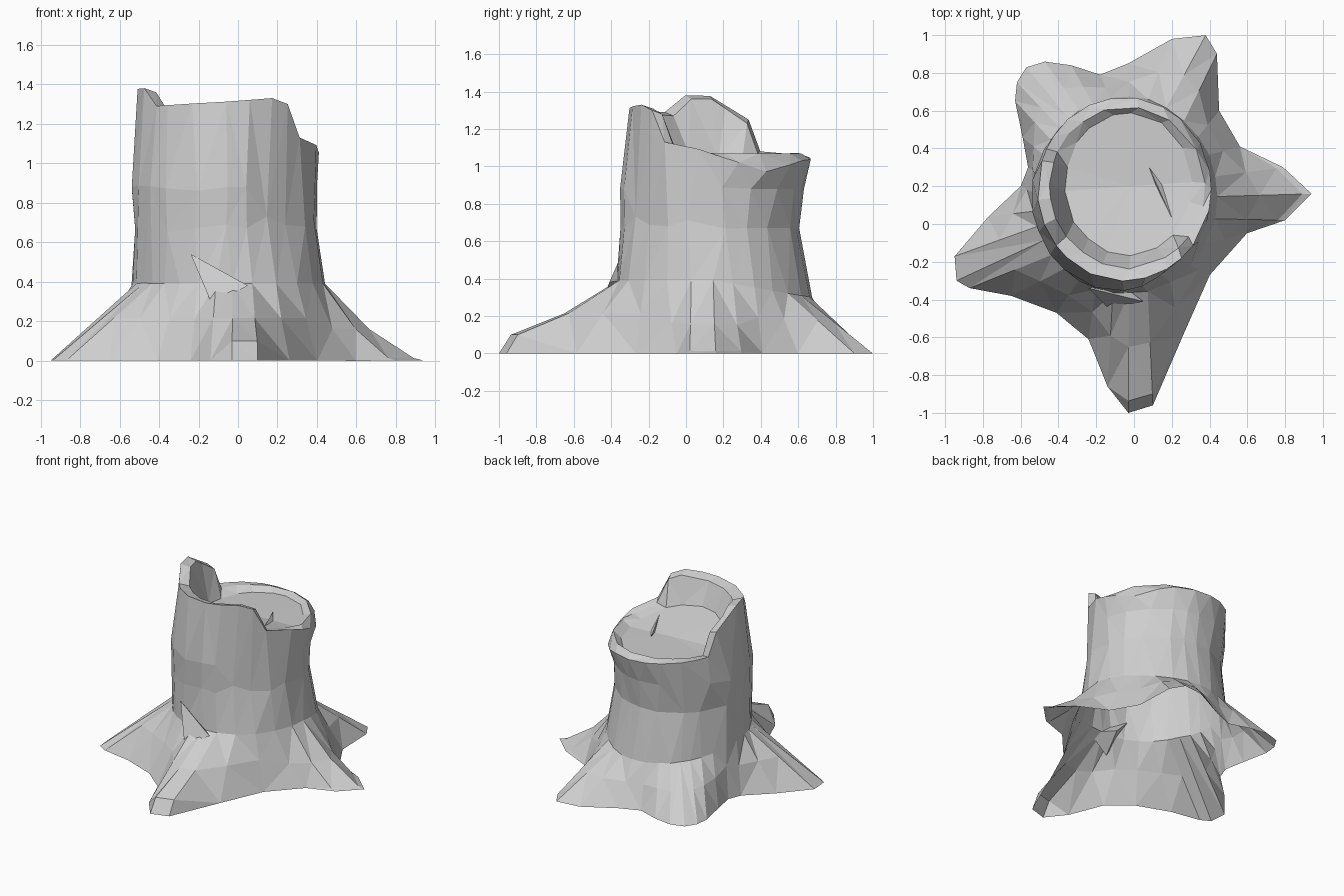
import bpy, bmesh, math, random
from mathutils import Vector

cube = bpy.data.objects.get("Cube")
if cube:
    bpy.data.objects.remove(cube)
random.seed(4)

bark = bpy.data.materials.new("weathered grey wood")
bark.use_nodes = True
grey = (0.62, 0.62, 0.62, 1)
bark.diffuse_color = grey
bark.node_tree.nodes["Principled BSDF"].inputs["Base Color"].default_value = grey


def make_object(name, bm):
    mesh = bpy.data.meshes.new(name)
    bm.to_mesh(mesh)
    bm.free()
    mesh.materials.append(bark)
    obj = bpy.data.objects.new(name, mesh)
    bpy.context.collection.objects.link(obj)
    return obj


# Ground outline of the five spreading roots, counterclockwise
outline = [
    (.94, .16), (.79, .30), (.56, .41), (.45, .60), (.44, .90), (.38, 1),
    (.20, .98), (-.03, .85), (-.18, .79), (-.33, .84), (-.47, .86),
    (-.57, .83), (-.62, .75), (-.63, .65), (-.59, .46), (-.56, .30),
    (-.60, .20), (-.77, .04), (-.95, -.17), (-.94, -.30), (-.87, -.34),
    (-.65, -.38), (-.41, -.47), (-.24, -.61), (-.14, -.86), (-.03, -1),
    (.10, -.96), (.25, -.61), (.40, -.27), (.60, -.05), (.80, .02)]
count = len(outline)
front_root = (25, 26)
left_root = (0, 1, 29, 30)
centre = Vector((-.05, .18))

# Broken rim: angle in degrees and height
rim_profile = [
    (-10, 1.08), (8, 1.03), (32, .97), (60, 1.03), (90, 1.04), (120, 1.06),
    (154, 1.08), (162, 1.25), (188, 1.38), (203, 1.38), (218, 1.29),
    (265, 1.31), (299, 1.33), (311, 1.30), (322, 1.13), (335, 1.13),
    (350, 1.08)]
break_angles = (32, 154, 162, 188, 203, 218, 299, 311, 322)


def rim_height(angle):
    deg = (math.degrees(angle) + 10) % 360 - 10
    for (a, za), (b, zb) in zip(rim_profile, rim_profile[1:]):
        if a <= deg <= b:
            return za + (zb - za) * (deg - a) / (b - a)
    return rim_profile[0][1]


def inner_rim_height(angle):
    return max(rim_height(angle) - .02, 1.07)


def collar_height(angle):
    return .39 - .09 * max(0, math.sin(angle))


def floor_height(angle):
    return 1.035 + .09 * max(0, -math.sin(angle))


# Even out the column angles so the trunk facets are regular
angles = []
for x, y in outline:
    a = math.atan2(y - centre.y, x - centre.x)
    while angles and a < angles[-1] - math.pi:
        a += math.tau
    angles.append(a)


def wrapped(i):
    return angles[i % count] + math.tau * (i // count)


trunk_angles = [sum(wrapped(i + k) for k in range(-2, 3)) / 5
                for i in range(count)]

# Rim columns move to the sharp breaks of the rim
rim_angles = list(trunk_angles)
taken = set()
for target in map(math.radians, break_angles):
    nearest = min((i for i in range(count) if i not in taken),
                  key=lambda i: abs(trunk_angles[i] - target))
    taken.add(nearest)
    rim_angles[nearest] = target
rim_angles.sort()


def ellipse(cx, cy, rx, ry, height, rough=0.0, columns=trunk_angles, dent=0):
    ring = []
    for a in columns:
        s = 1 + random.uniform(-rough, rough)
        # The front left side of the trunk is flattened below the rim
        s -= dent * max(0, math.cos((a - math.radians(308)) * 3.5)) \
            if abs(a - math.radians(308)) < .45 else 0
        z = height(a) if callable(height) else height
        ring.append(Vector((cx + rx * s * math.cos(a),
                            cy + ry * s * math.sin(a), z)))
    return ring


# Roots sweep from the ground outline up into the trunk
ground = [Vector((x, y, 0)) for x, y in outline]
collar = ellipse(-.045, .15, .49, .52, collar_height, .015)


def root_ring(t):
    ring = [g.lerp(c, t) for g, c in zip(ground, collar)]
    for i in left_root:
        ring[i].z *= math.sqrt(t)
    return ring


toe = root_ring(.1)
for i in front_root:
    toe[i].z = .1

# Outer wall, thick rim, hollow and sloping floor
rings = [
    ground, toe, root_ring(.55), collar,
    ellipse(-.065, .125, .465, .475, .67, .015, dent=.05),
    ellipse(-.07, .14, .47, .49, .88, .01, dent=.06),
    ellipse(-.05, .185, .46, .485, rim_height, 0, rim_angles),
    ellipse(-.035, .195, .41, .425, inner_rim_height, .01, rim_angles),
    ellipse(-.03, .21, .335, .375, floor_height, .01)]

bm = bmesh.new()
rows = [[bm.verts.new(p) for p in ring] for ring in rings]
for low, high in zip(rows, rows[1:]):
    for i in range(count):
        j = (i + 1) % count
        bm.faces.new((low[i], low[j], high[j], high[i]))
heart = bm.verts.new((-.03, .2, 1.04))
for i in range(count):
    bm.faces.new((rows[-1][i], rows[-1][(i + 1) % count], heart))
bmesh.ops.triangulate(bm, faces=bm.faces[:], quad_method='BEAUTY')
stump = make_object("tree_stump", bm)

# Large irregular facets
facets = stump.modifiers.new("facets", 'DECIMATE')
facets.ratio = .66


# Closed wedges: split bark on the front and cracks in the cut floor
def wedge(name, corners):
    bm = bmesh.new()
    bmesh.ops.convex_hull(bm, input=[bm.verts.new(c) for c in corners])
    bmesh.ops.recalc_face_normals(bm, faces=bm.faces[:])
    make_object(name, bm)


wedge("front_bark_split", [(-.24, -.34, .54), (.05, -.41, .38),
                           (-.13, -.45, .28), (-.1, -.3, .4)])
wedge("floor_splinter_front", [(-.34, .01, 1.08), (.2, .01, 1.08),
                               (0, -.04, 1.05), (0, .02, 1.05)])
wedge("floor_splinter_right", [(.08, .3, 1.05), (.21, .01, 1.08),
                               (.19, .15, 1.03), (.14, .14, 1.03)])
